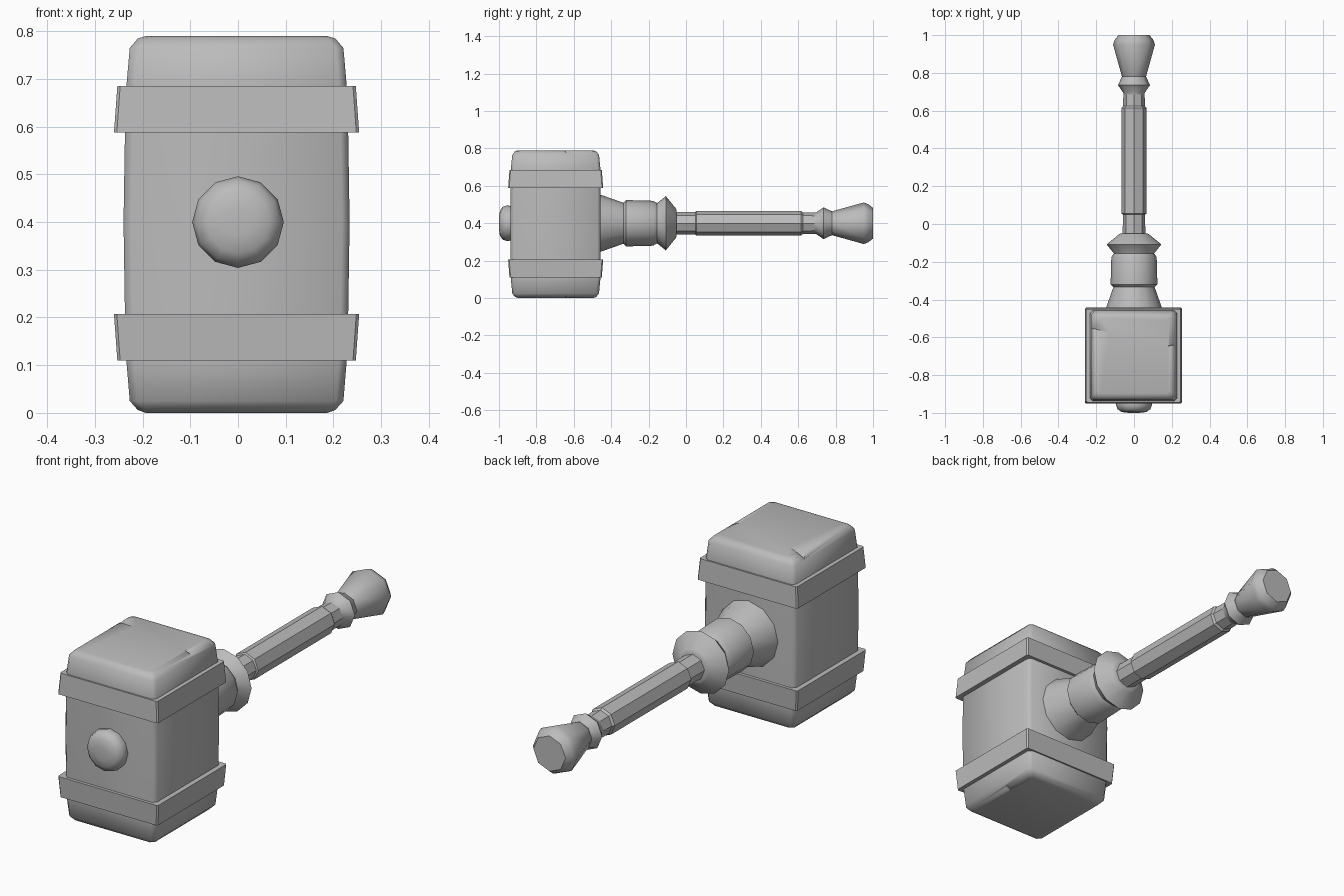
import bpy, bmesh
from math import sin, cos, pi, radians

cube = bpy.data.objects.get("Cube")
if cube:
    bpy.data.objects.remove(cube, do_unlink=True)

grey = bpy.data.materials.new("plain_grey")
grey.use_nodes = True
colour = (0.5, 0.5, 0.5, 1)
grey.diffuse_color = colour
grey.node_tree.nodes["Principled BSDF"].inputs["Base Color"].default_value = colour

HEAD_Y = -0.697
AXIS_Z = 0.4


def skin(name, rings):
    """Join equal rings of points into a closed solid."""
    bm = bmesh.new()
    loops = [[bm.verts.new(p) for p in ring] for ring in rings]
    n = len(loops[0])
    for a, b in zip(loops, loops[1:]):
        for i in range(n):
            j = (i + 1) % n
            bm.faces.new((a[i], a[j], b[j], b[i]))
    bm.faces.new(loops[0][::-1])
    bm.faces.new(loops[-1])
    bmesh.ops.recalc_face_normals(bm, faces=bm.faces)
    mesh = bpy.data.meshes.new(name)
    bm.to_mesh(mesh)
    bm.free()
    obj = bpy.data.objects.new(name, mesh)
    bpy.context.collection.objects.link(obj)
    mesh.materials.append(grey)
    return obj


def select(obj):
    bpy.ops.object.select_all(action='DESELECT')
    obj.select_set(True)
    bpy.context.view_layer.objects.active = obj


def smooth(obj, angle):
    select(obj)
    bpy.ops.object.shade_smooth_by_angle(angle=radians(angle))


def block(name, levels, chamfer):
    """Stack chamfered rectangles given as (z, half width, half depth)."""
    rings = []
    for z, hx, hy in levels:
        c = chamfer
        corner = [(hx, hy - c), (hx - c, hy)]
        half = corner + [(-x, y) for x, y in corner[::-1]]
        rings.append([(x - 0.003, y + HEAD_Y, z)
                      for x, y in half + [(-x, -y) for x, y in half]])
    return skin(name, rings)


def turned(name, profile, sides, angle):
    """Turn a (y, radius) profile around the handle axis."""
    obj = skin(name, [[(r * sin(2 * pi * i / sides), y, AXIS_Z + r * cos(2 * pi * i / sides))
                       for i in range(sides)] for y, r in profile])
    smooth(obj, angle)
    return obj


def chip(target, location, size, turn):
    """Cut a V-shaped crack out of an edge."""
    bpy.ops.mesh.primitive_cube_add(size=1, location=location,
                                    rotation=[radians(a) for a in turn])
    cutter = bpy.context.object
    cutter.name = "crack_cutter"
    cutter.scale = size
    cutter.hide_render = True
    cutter.data.materials.append(grey)
    select(target)
    mod = target.modifiers.new("crack", 'BOOLEAN')
    mod.operation, mod.object, mod.solver = 'DIFFERENCE', cutter, 'EXACT'
    bpy.ops.object.modifier_apply(modifier=mod.name)
    bpy.data.objects.remove(cutter, do_unlink=True)


# Hammer head with rounded ends
head = block("hammer_head", [
    (0.0, 0.19, 0.2), (0.006, 0.207, 0.217), (0.025, 0.224, 0.232),
    (0.11, 0.231, 0.24), (0.205, 0.234, 0.24), (0.4, 0.237, 0.24),
    (0.59, 0.234, 0.24), (0.685, 0.231, 0.24), (0.765, 0.224, 0.232),
    (0.785, 0.207, 0.217), (0.79, 0.19, 0.2)], 0.016)

# Cracks in the head edges
chip(head, (-0.19, -0.56, 0.795), (0.16, 0.025, 0.025), (45, -12, -15))
chip(head, (0.215, -0.64, 0.79), (0.06, 0.022, 0.022), (45, 25, 10))
chip(head, (0.215, -0.64, 0.0), (0.1, 0.02, 0.02), (45, -25, 10))
smooth(head, 50)

# Flared bands
for name, low, high in (("lower_band", 0.25, 0.257), ("upper_band", 0.257, 0.25)):
    base = 0.11 if name == "lower_band" else 0.588
    band = block(name, [(base, low, low - 0.003), (base + 0.097, high, high - 0.003)], 0.006)
    smooth(band, 30)

# Domed boss on the front
turned("front_boss", [(-0.92, 0.088), (-0.955, 0.096), (-0.98, 0.088),
                      (-0.995, 0.066), (-1.0, 0.03)], 12, 50)

# Socket and collar behind the head
turned("handle_socket", [(-0.47, 0.155), (-0.45, 0.15), (-0.33, 0.108)], 12, 35)
turned("handle_sleeve", [(-0.335, 0.108), (-0.32, 0.124), (-0.175, 0.12), (-0.155, 0.107)], 12, 35)
turned("handle_collar", [(-0.165, 0.105), (-0.155, 0.107), (-0.108, 0.145), (-0.055, 0.08),
                         (-0.05, 0.07)], 12, 35)

# Shaft with thinner necks
turned("handle_shaft", [(-0.06, 0.06), (0.05, 0.059), (0.055, 0.066), (0.615, 0.066),
                        (0.625, 0.058), (0.7, 0.056)], 8, 35)

# Ring and flared pommel
turned("pommel_ring", [(0.68, 0.056), (0.695, 0.057), (0.735, 0.085), (0.78, 0.064)], 8, 46)
turned("pommel", [(0.775, 0.06), (0.785, 0.065), (0.95, 0.111), (0.975, 0.102),
                  (1.0, 0.082)], 8, 50)
